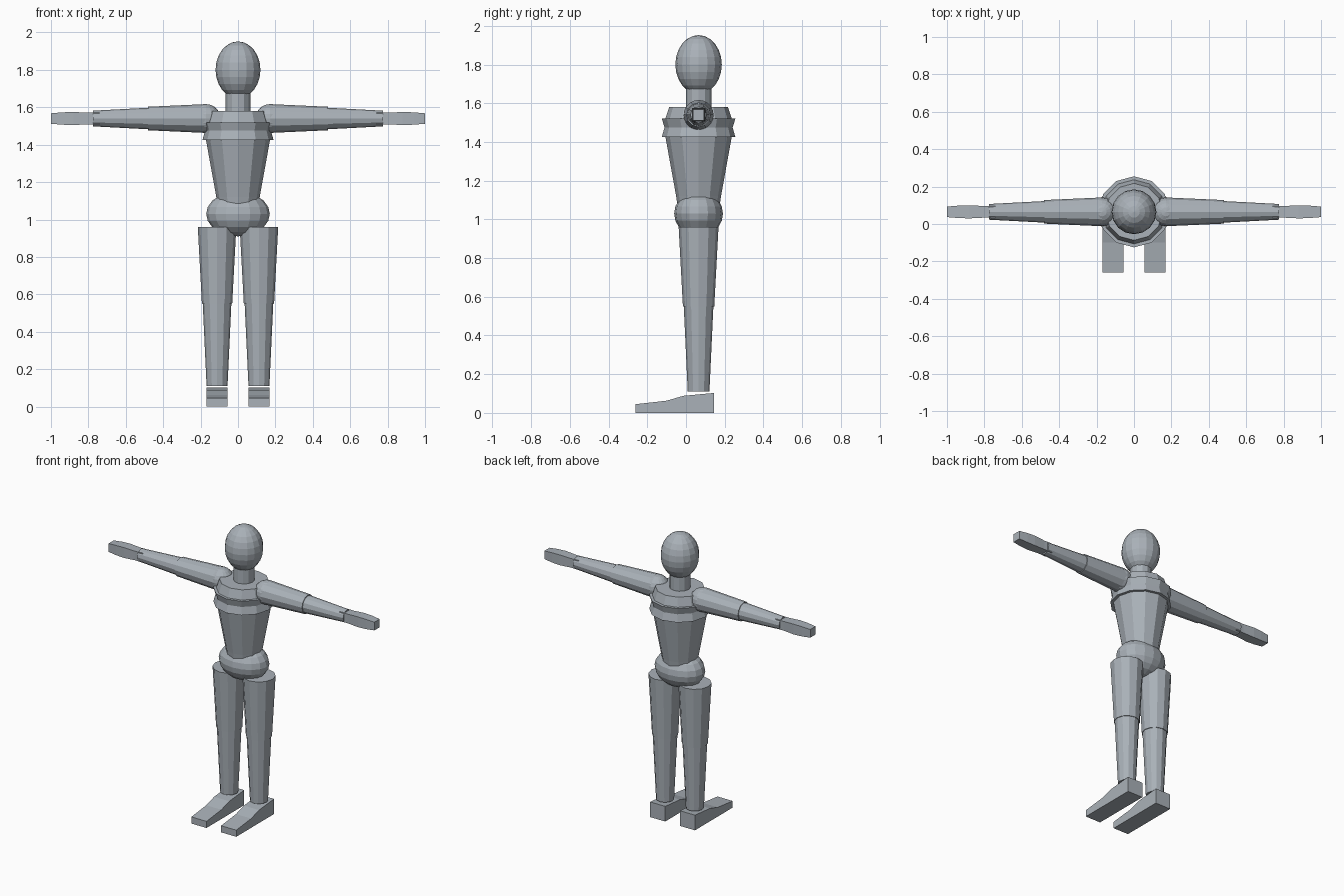
import bpy, bmesh, math
from mathutils import Matrix, Vector

if "Cube" in bpy.data.objects:
    bpy.data.objects.remove(bpy.data.objects["Cube"])

SKIN = bpy.data.materials.new("blue grey")
SKIN.diffuse_color = (0.40, 0.44, 0.48, 1)
SKIN.use_nodes = True
SKIN.node_tree.nodes["Principled BSDF"].inputs["Base Color"].default_value = SKIN.diffuse_color
CY = 0.065          # body axis in y
ARM_Z = 1.54        # arm height


def finish(name, bm):
    bmesh.ops.recalc_face_normals(bm, faces=bm.faces)
    me = bpy.data.meshes.new(name)
    bm.to_mesh(me)
    bm.free()
    me.materials.append(SKIN)
    ob = bpy.data.objects.new(name, me)
    bpy.context.collection.objects.link(ob)
    return ob


def loft(name, rings, place, sides=12, phase=0.0):
    """Stack regular rings (distance, radius) and close both ends."""
    bm = bmesh.new()
    loops = []
    for d, r in rings:
        angles = [phase + 2 * math.pi * i / sides for i in range(sides)]
        loops.append([bm.verts.new(place(r * math.cos(a), r * math.sin(a), d)) for a in angles])
    for a, b in zip(loops, loops[1:]):
        for i in range(sides):
            j = (i + 1) % sides
            bm.faces.new((a[i], a[j], b[j], b[i]))
    bm.faces.new(loops[0])
    bm.faces.new(loops[-1])
    return finish(name, bm)


def ball(name, centre, radii, segments=16, rings=10):
    bm = bmesh.new()
    m = Matrix.Translation(centre) @ Matrix.Diagonal(Vector((*radii, 1)))
    bmesh.ops.create_uvsphere(bm, u_segments=segments, v_segments=rings, radius=1, matrix=m)
    return finish(name, bm)


def upright(cx):
    return lambda u, v, d: (cx + u, CY + v, d)


def sideways(s):
    return lambda u, v, d: (s * d, CY + u, ARM_Z + v)


# Head, neck, torso and pelvis
ball("head", (0, CY, 1.80), (0.12, 0.12, 0.152), 16, 12)
loft("neck", [(1.55, 0.066), (1.70, 0.066)], upright(0))
loft("collar", [(1.50, 0.178), (1.58, 0.152)], upright(0))
loft("chest_band", [(1.425, 0.19), (1.475, 0.176), (1.52, 0.19)], upright(0))
loft("torso", [(1.04, 0.104), (1.12, 0.116), (1.43, 0.172)], upright(0))
ball("pelvis", (0, CY, 1.03), (0.17, 0.126, 0.12))

for s, side in ((-1, "right"), (1, "left")):
    # Arms stretched sideways
    ball(side + "_shoulder", (s * 0.17, CY, ARM_Z), (0.077, 0.077, 0.077))
    loft(side + "_upper_arm", [(0.17, 0.077), (0.48, 0.063)], sideways(s))
    loft(side + "_forearm", [(0.47, 0.058), (0.775, 0.042)], sideways(s))
    k = math.sqrt(2)
    loft(side + "_hand", [(0.74, 0.032 * k), (0.80, 0.031 * k), (0.88, 0.035 * k),
                          (0.94, 0.033 * k), (1.0, 0.028 * k)],
         sideways(s), 4, math.pi / 4)

    # Legs
    lx = s * 0.112
    loft(side + "_thigh", [(0.55, 0.081), (0.96, 0.103)], upright(lx))
    loft(side + "_shin", [(0.11, 0.056), (0.56, 0.077)], upright(lx))

    # Wedge foot extruded across its width
    outline = [(-0.26, 0), (0.145, 0), (0.145, 0.103), (-0.015, 0.088), (-0.10, 0.063), (-0.26, 0.045)]
    bm = bmesh.new()
    face = bm.faces.new([bm.verts.new((lx - 0.057, y, z)) for y, z in outline])
    ext = bmesh.ops.extrude_face_region(bm, geom=[face])
    moved = [g for g in ext["geom"] if isinstance(g, bmesh.types.BMVert)]
    bmesh.ops.translate(bm, verts=moved, vec=(0.114, 0, 0))
    if face.is_valid and len(face.link_loops if hasattr(face, "link_loops") else face.loops) == 0:
        bm.faces.remove(face)
    finish(side + "_foot", bm)
